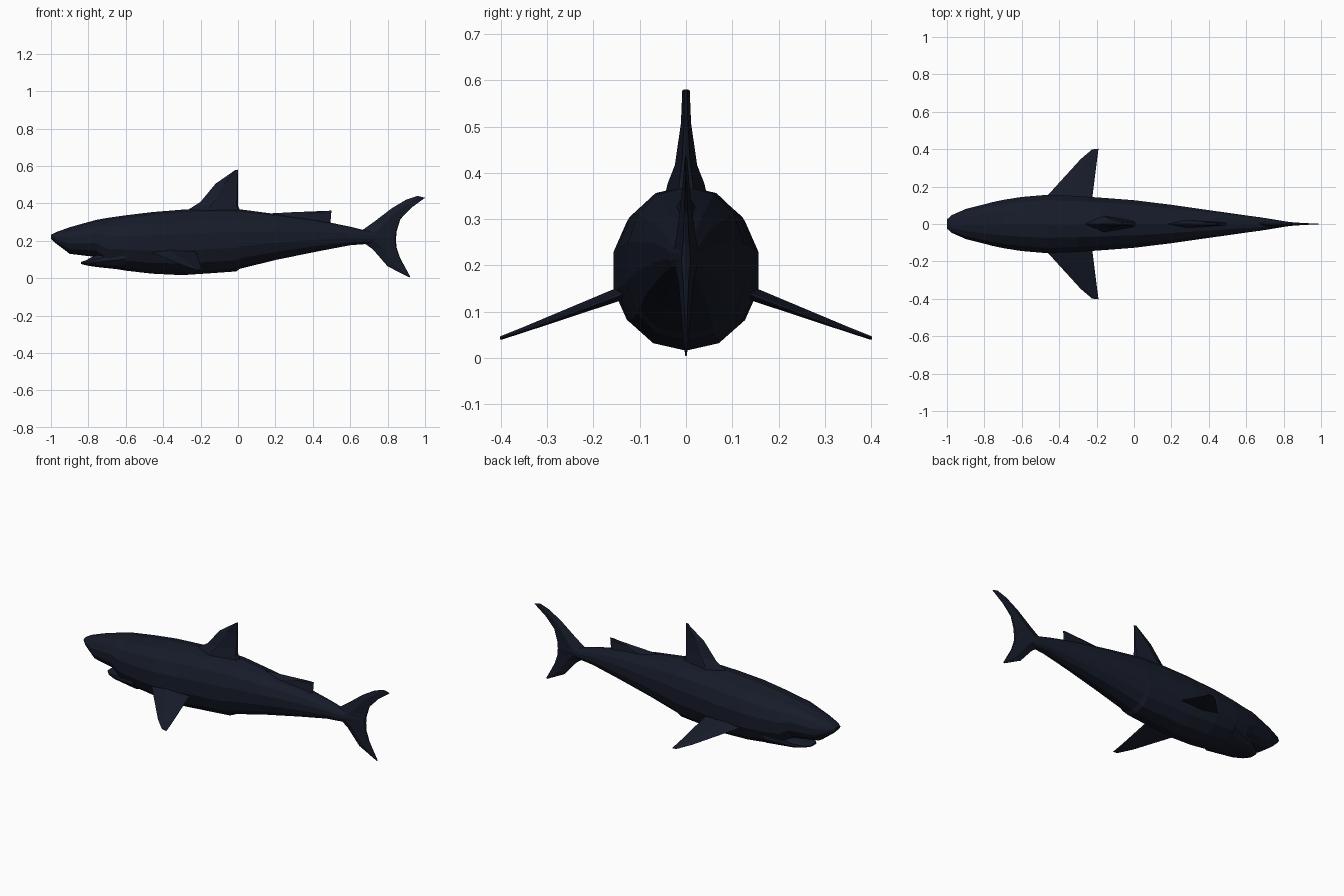
import bpy, bmesh
from math import sin, cos, pi, copysign
from mathutils import Vector

if "Cube" in bpy.data.objects:
    bpy.data.objects.remove(bpy.data.objects["Cube"])

skin = bpy.data.materials.new("dark_skin")
skin.diffuse_color = (0.008, 0.011, 0.022, 1)
skin.use_nodes = True
skin.node_tree.nodes["Principled BSDF"].inputs["Base Color"].default_value = skin.diffuse_color


def loft(name, rings):
    """Join equal-length rings of points with faces and close both ends."""
    bm = bmesh.new()
    rows = [[bm.verts.new(p) for p in r] for r in rings]
    n = len(rows[0])
    for a, b in zip(rows, rows[1:]):
        for i in range(n):
            j = (i + 1) % n
            bm.faces.new((a[i], a[j], b[j], b[i]))
    bm.faces.new(rows[0])
    bm.faces.new(rows[-1])
    bmesh.ops.recalc_face_normals(bm, faces=bm.faces)
    me = bpy.data.meshes.new(name)
    bm.to_mesh(me)
    bm.free()
    me.materials.append(skin)
    ob = bpy.data.objects.new(name, me)
    bpy.context.collection.objects.link(ob)
    return ob


def oval(x, bottom, top, w, n=14):
    """Slightly boxy oval cross-section."""
    def sq(v):
        return copysign(abs(v) ** 0.92, v)
    c, h = (top + bottom) / 2, (top - bottom) / 2
    return [(x, w * sq(sin(2 * pi * i / n)), c + h * sq(cos(2 * pi * i / n)))
            for i in range(n)]


def fin(name, sections, normal):
    """Sections are leading point, trailing point, half thickness."""
    rings = []
    for lead, trail, t in sections:
        a, b, n = Vector(lead), Vector(trail), Vector(normal)
        m = a.lerp(b, 0.4)
        e = a.lerp(b, 0.97)
        rings.append([a, m + n * t, e + n * t * 0.35, b,
                      e - n * t * 0.35, m - n * t])
    return loft(name, rings)


# Body: x, bottom, top, half width
body = [(-1.0, .212, .232, .025), (-.975, .187, .245, .048), (-.9, .13, .272, .082),
        (-.8, .118, .3, .108), (-.755, .113, .312, .12), (-.7, .058, .322, .132),
        (-.6, .04, .336, .148), (-.46, .024, .353, .16), (-.3, .016, .366, .153),
        (-.15, .026, .372, .142), (-.01, .036, .37, .131), (.01, .05, .368, .129),
        (.2, .097, .343, .105), (.42, .142, .312, .073), (.6, .176, .275, .047),
        (.68, .182, .255, .036), (.8, .195, .245, .016), (.84, .205, .23, .006)]
loft("body", [oval(*s) for s in body])

# Lower jaw
jaw = [(-.84, .076, .086, .028), (-.81, .068, .097, .06),
       (-.76, .06, .125, .092), (-.6, .043, .2, .135)]
loft("lower_jaw", [oval(*s) for s in jaw])

# Fins on the centre plane: leading x, z, trailing x, z, half thickness
def centre_fin(name, rows):
    fin(name, [((a, 0, b), (c, 0, d), t) for a, b, c, d, t in rows], (0, 1, 0))

centre_fin("dorsal_fin", [(-.3, .33, .03, .33, .05), (-.26, .37, 0, .385, .04),
                          (-.2, .408, 0, .43, .024), (-.12, .505, 0, .51, .011),
                          (-.015, .578, 0, .58, .008)])
centre_fin("second_dorsal_fin", [(.1, .31, .49, .27, .03), (.15, .345, .495, .3, .02),
                                 (.3, .353, .497, .335, .009), (.46, .359, .5, .361, .005)])
centre_fin("tail_fin", [(.96, .44, 1.0, .43, .002), (.9, .42, .925, .375, .005),
                        (.82, .372, .868, .315, .01), (.73, .303, .848, .25, .018),
                        (.62, .225, .845, .21, .028), (.72, .155, .847, .165, .016),
                        (.8, .063, .868, .105, .009), (.915, .004, .921, .008, .002)])

# Pectoral fins on both sides
for side, label in ((1, "left"), (-1, "right")):
    rows = [(-.5, .1, .155, -.22, .1, .152, .016), (-.46, .155, .137, -.222, .15, .132, .014),
            (-.285, .347, .065, -.198, .34, .061, .006), (-.225, .398, .045, -.19, .402, .041, .004)]
    fin("pectoral_fin_" + label,
        [((a, side * b, c), (d, side * e, f), t) for a, b, c, d, e, f, t in rows],
        (0, side * .33, .94))
